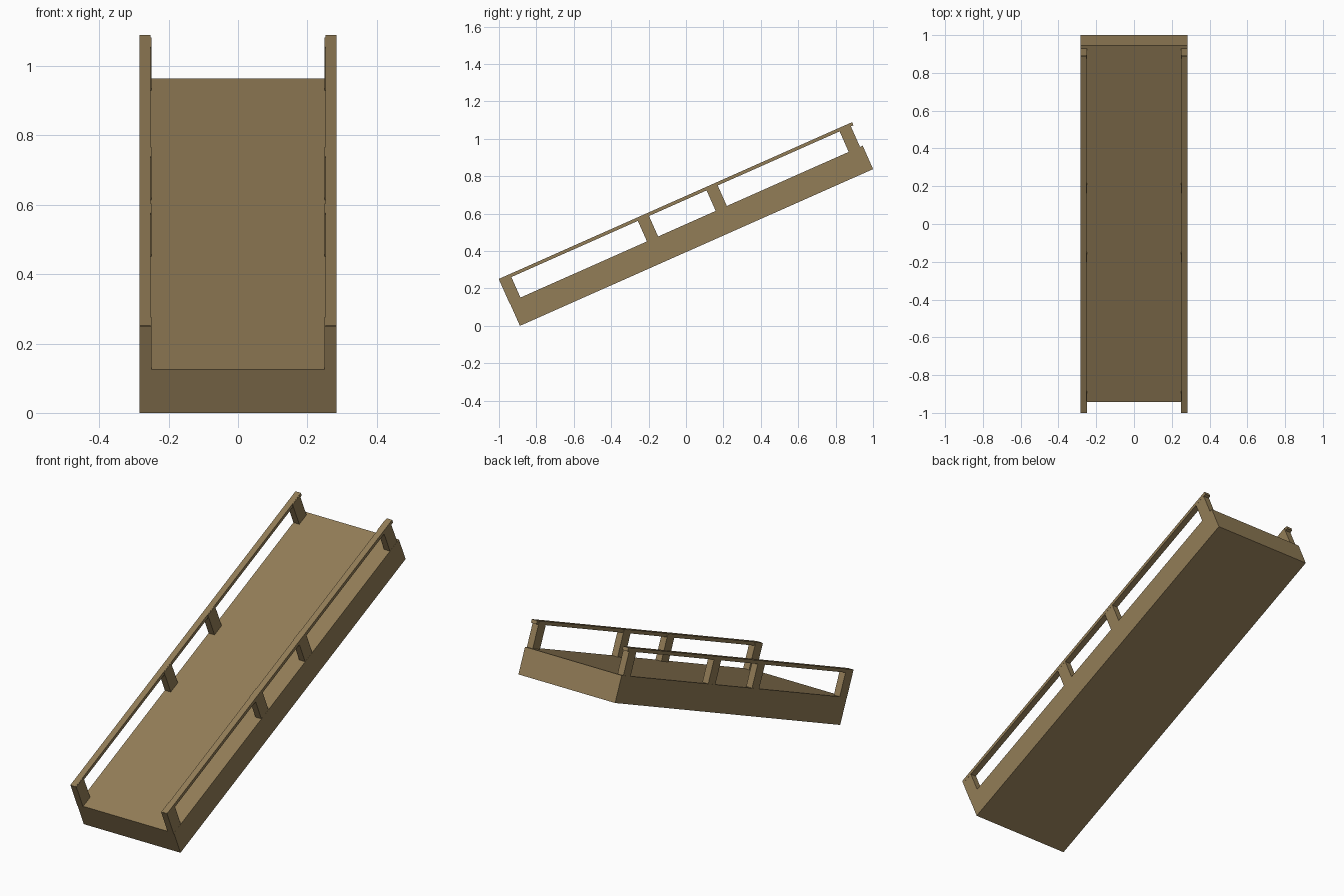
import bpy, math
from mathutils import Matrix

if "Cube" in bpy.data.objects:
    bpy.data.objects.remove(bpy.data.objects["Cube"])

wood = bpy.data.materials.new("brown_wood")
wood.diffuse_color = (0.29, 0.205, 0.095, 1)
wood.use_nodes = True
wood.node_tree.nodes["Principled BSDF"].inputs["Base Color"].default_value = wood.diffuse_color

# Frame of the slope: origin at the lower front edge, tilted up toward +y
TILT = Matrix.Translation((0, -0.888, 0)) @ Matrix.Rotation(math.radians(23.93), 4, 'X')
DECK = 0.137


def box(name, x, u, n):
    """Box given by x range, range along the slope and range normal to it."""
    bpy.ops.mesh.primitive_cube_add(size=1)
    ob = bpy.context.object
    ob.name = name
    size = [b - a for a, b in (x, u, n)]
    mid = [(a + b) / 2 for a, b in (x, u, n)]
    ob.data.transform(TILT @ Matrix.Translation(mid) @ Matrix.Diagonal((*size, 1)))
    ob.data.materials.append(wood)
    return ob


# Sloping deck
box("ramp_deck", (-0.284, 0.284), (0, 2.066), (0, DECK))

# Handrails and posts on both sides
for side, s in (("left", -1), ("right", 1)):
    def xr(a, b):
        return tuple(sorted((s * a, s * b)))
    box(side + "_handrail", xr(0.252, 0.284), (0, 2.065), (0.257, 0.275))
    for i, (a, b) in enumerate([(-0.002, 0.064), (0.804, 0.869),
                                (1.206, 1.271), (1.984, 2.05)]):
        box(f"{side}_post_{i + 1}", xr(0.249, 0.2835), (a, b), (DECK - 0.005, 0.274))
